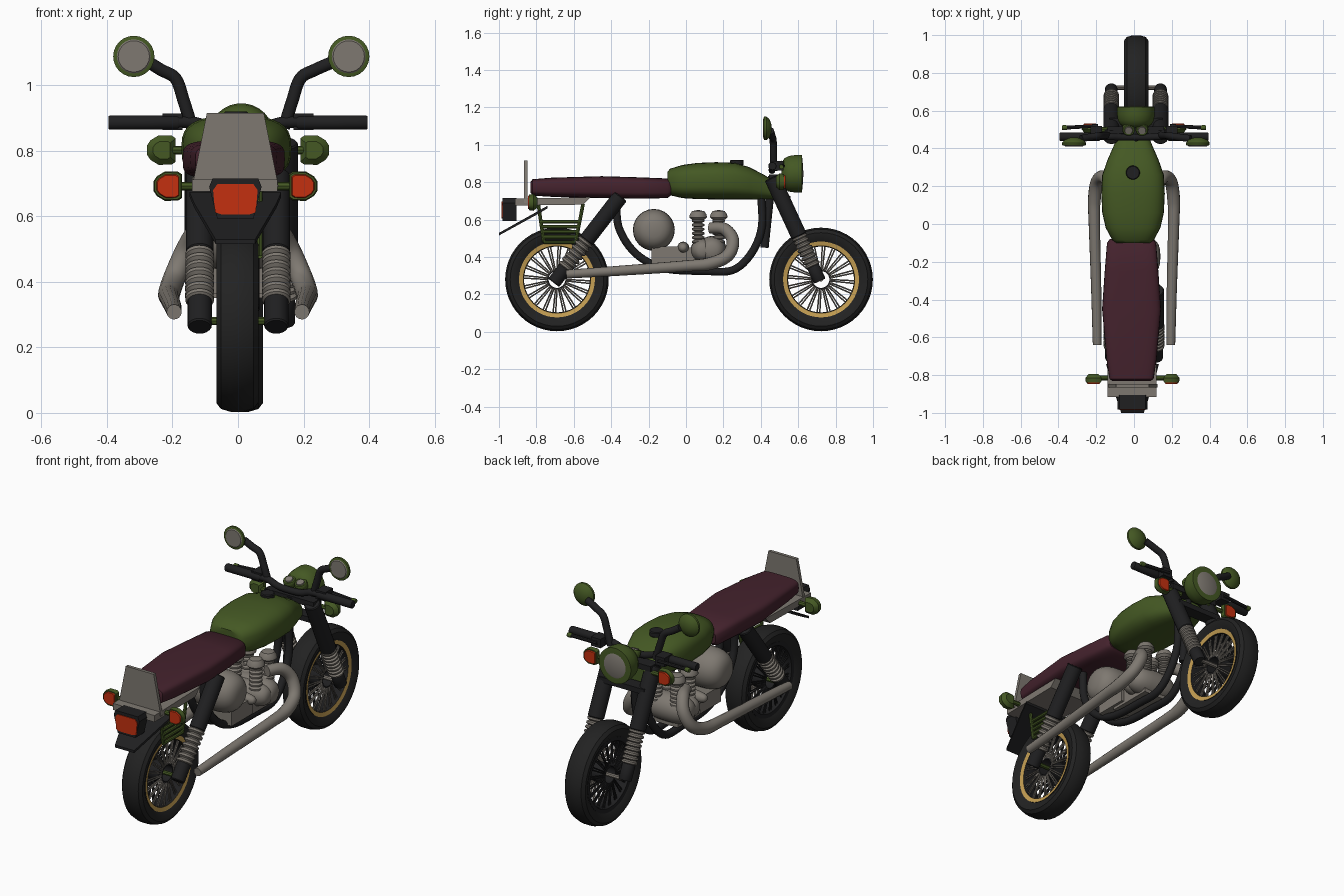
import bpy, bmesh, math
from math import sin, cos, pi
from mathutils import Vector as V

if "Cube" in bpy.data.objects:
    bpy.data.objects.remove(bpy.data.objects["Cube"])

def mat(name, *c):
    m = bpy.data.materials.new(name)
    m.diffuse_color = (*c, 1)
    m.use_nodes = True
    m.node_tree.nodes["Principled BSDF"].inputs["Base Color"].default_value = m.diffuse_color
    return m

GREEN = mat("olive_green", 0.058, 0.098, 0.017)
MAROON = mat("maroon_leather", 0.058, 0.016, 0.026)
BLACK = mat("black_metal", 0.014, 0.014, 0.015)
TYRE = mat("tyre_rubber", 0.016, 0.016, 0.016)
GREY = mat("warm_grey_metal", 0.21, 0.19, 0.165)
ORANGE = mat("orange_red_lens", 0.55, 0.03, 0.005)
GOLD = mat("gold_rim", 0.55, 0.34, 0.085)

def finish(bm, name, m, angle=35):
    bmesh.ops.remove_doubles(bm, verts=bm.verts, dist=1e-5)
    bmesh.ops.recalc_face_normals(bm, faces=bm.faces)
    me = bpy.data.meshes.new(name)
    bm.to_mesh(me)
    bm.free()
    me.materials.append(m)
    me.shade_smooth()
    me.set_sharp_from_angle(angle=math.radians(angle))
    ob = bpy.data.objects.new(name, me)
    bpy.context.collection.objects.link(ob)
    return ob

def skin(bm, rings, closed=False, caps=False):
    n = len(rings[0])
    rv = [[bm.verts.new(p) for p in r] for r in rings]
    for i in range(len(rv) - (0 if closed else 1)):
        a, b = rv[i], rv[(i + 1) % len(rv)]
        for j in range(n):
            k = (j + 1) % n
            bm.faces.new((a[j], a[k], b[k], b[j]))
    if caps:
        bm.faces.new(rv[0])
        bm.faces.new(rv[-1])

def turn_rings(profile, origin, axis, n):
    o, d = V(origin), V(axis).normalized()
    u = d.orthogonal().normalized()
    w = d.cross(u)
    return [[o + d * t + (u * cos(2 * pi * j / n) + w * sin(2 * pi * j / n)) * max(r, 1e-7)
             for j in range(n)] for r, t in profile]

# turned part: profile of (radius, distance along axis)
def lathe(name, m, origin, axis, profile, n=20, closed=False):
    bm = bmesh.new()
    skin(bm, turn_rings(profile, origin, axis, n), closed)
    return finish(bm, name, m)

def rods(name, m, segs, r, n=8):
    bm = bmesh.new()
    for a, b in segs:
        d = V(b) - V(a)
        skin(bm, turn_rings([(r, 0), (r, d.length)], a, d, n), caps=True)
    return finish(bm, name, m)

# block or plate as the hull of a few points
def hull(name, m, pts):
    bm = bmesh.new()
    bmesh.ops.convex_hull(bm, input=[bm.verts.new(p) for p in pts])
    return finish(bm, name, m)

def box(name, m, c, s):
    return hull(name, m, [(c[0] + i * s[0] / 2, c[1] + j * s[1] / 2, c[2] + k * s[2] / 2)
                          for i in (-1, 1) for j in (-1, 1) for k in (-1, 1)])

# smooth tube through points, with optional radius per point
def tube(name, m, pts, r):
    rad = r if isinstance(r, list) else [r] * len(pts)
    p = [V(q) for q in pts]
    path = []
    for i in range(len(p) - 1):
        a, b, c, d = p[max(i - 1, 0)], p[i], p[i + 1], p[min(i + 2, len(p) - 1)]
        for k in range(6):
            t = k / 6
            path.append((0.5 * (2 * b + (c - a) * t + (2 * a - 5 * b + 4 * c - d) * t * t
                         + (3 * b - a - 3 * c + d) * t ** 3), rad[i] + (rad[i + 1] - rad[i]) * t))
    path.append((p[-1], rad[-1]))
    rings, u = [], None
    for i, (q, rr) in enumerate(path):
        d = (path[min(i + 1, len(path) - 1)][0] - path[max(i - 1, 0)][0]).normalized()
        u = d.orthogonal() if u is None else u - d * u.dot(d)
        u.normalize()
        w = d.cross(u)
        rings.append([q + (u * cos(2 * pi * j / 14) + w * sin(2 * pi * j / 14)) * rr for j in range(14)])
    bm = bmesh.new()
    skin(bm, rings, caps=True)
    return finish(bm, name, m, 50)

# rounded-box loft along y: sections of (y, bottom, top, half width)
def loft(name, m, cx, secs, e, n=32):
    def pw(v):
        return math.copysign(abs(v) ** (2 / e), v)
    rings = [[(cx + hw * pw(cos(2 * pi * j / n)), y, (lo + hi) / 2 + (hi - lo) / 2 * pw(sin(2 * pi * j / n)))
              for j in range(n)] for y, lo, hi, hw in secs]
    bm = bmesh.new()
    skin(bm, rings, caps=True)
    return finish(bm, name, m, 40)

X = (1, 0, 0)

# wheels: tyre, rim (gold on its right face only), spokes, hub
for tag, cx, cy in (("rear", -0.002, -0.69), ("front", 0.012, 0.722)):
    c = (cx, cy, 0.28)
    lathe(tag + "_tyre", TYRE, c, X, [(0.2, -0.045), (0.225, -0.06), (0.25, -0.064), (0.268, -0.05), (0.277, -0.02),
          (0.277, 0.02), (0.268, 0.05), (0.25, 0.064), (0.225, 0.06), (0.2, 0.045)], 48, True)
    rim = lathe(tag + "_rim", BLACK, c, X, [(0.203, -0.048), (0.182, -0.046), (0.176, -0.02), (0.176, 0.02),
                (0.18, 0.045), (0.203, 0.05)], 48, True)
    rim.data.materials.append(GOLD)
    for f in rim.data.polygons:
        f.material_index = int(f.center.x > 0.04 + cx)
    for s, m in ((1, GREY), (-1, BLACK)):
        segs = []
        for i in range(40):
            a, b = 2 * pi * i / 40, 2 * pi * (i + (0.25 if i % 2 else -0.25)) / 40
            segs.append(((cx + s * 0.042, cy + 0.05 * cos(a), 0.28 + 0.05 * sin(a)),
                         (cx + s * 0.03, cy + 0.18 * cos(b), 0.28 + 0.18 * sin(b))))
        rods(tag + "_spokes", m, segs, 0.0042, 5)
    lathe(tag + "_hub", BLACK, c, X, [(0.045, -0.045), (0.054, -0.045), (0.054, 0.045), (0.045, 0.045)], 20, True)
    rods(tag + "_axle", GREEN if tag == "rear" else GREY, [((cx - 0.12, cy, 0.28), (cx + 0.12, cy, 0.28))], 0.012)

def bellows(t0, t1, n, r0, r1):
    out = [(0, t0)]
    for i in range(n):
        a = t0 + (t1 - t0) * i / n
        h = (t1 - t0) / n
        out += [(r0, a), (r1, a + h * 0.3), (r1, a + h * 0.7)]
    return out + [(r0, t1), (0, t1)]

def cyl(r, a, b):
    return [(0, a), (r * 0.9, a), (r, a + 0.005), (r, b - 0.005), (r * 0.9, b), (0, b)]

# shield-shaped lamp body, blunt outer end toward s
def lamp(name, m, x, y0, y1, z, s, k0, k1):
    hull(name, m, [(x + s * px * k, y, z + j * pz * k) for y, k in ((y0, k0), (y1, k1)) for j in (-1, 1)
                   for px, pz in ((-0.042, 0.036), (-0.03, 0.044), (0.01, 0.045), (0.035, 0.03), (0.045, 0.015))])

for s in (-1, 1):
    # front fork legs
    o, d = (0.01 + s * 0.13, 0.46, 0.825), (0, 0.24, -0.52)
    lathe("fork_upper", BLACK, o, d, cyl(0.043, 0, 0.345))
    lathe("fork_bellows", GREY, o, d, bellows(0.34, 0.525, 8, 0.03, 0.042))
    lathe("fork_foot", BLACK, o, d, cyl(0.034, 0.515, 0.61))
    # rear shock absorbers
    o, d = (s * 0.117, -0.35, 0.725), (0, -0.34, -0.44)
    lathe("shock_upper", BLACK, o, d, cyl(0.042, 0, 0.3))
    lathe("shock_bellows", GREY, o, d, bellows(0.295, 0.49, 7, 0.032, 0.044))
    lathe("shock_foot", BLACK, o, d, cyl(0.037, 0.48, 0.585))
    # exhaust pipes
    tube("exhaust", GREY, [(s * 0.09, 0.13, 0.555), (s * 0.125, 0.205, 0.55), (s * 0.16, 0.25, 0.49),
         (s * 0.195, 0.225, 0.41), (s * 0.21, 0.13, 0.365), (s * 0.21, 0, 0.352), (s * 0.2, -0.35, 0.327),
         (s * 0.195, -0.64, 0.308)], [0.03, 0.033, 0.034, 0.034, 0.034, 0.03, 0.027, 0.023])
    # cradle frame
    tube("frame_tube", BLACK, [(s * 0.045, -0.37, 0.72), (s * 0.045, -0.36, 0.56), (s * 0.045, -0.27, 0.42),
         (s * 0.045, -0.12, 0.34), (s * 0.045, 0.1, 0.325), (s * 0.045, 0.25, 0.33), (s * 0.04, 0.35, 0.42),
         (s * 0.035, 0.405, 0.56), (s * 0.03, 0.4, 0.74)], 0.021)
    # finned cylinders with domed heads
    for y in (0.065, 0.175):
        lathe("engine_cylinder", GREY, (s * 0.065, y, 0.42), (0, 0, 1), bellows(0.05, 0.185, 6, 0.02, 0.034))
        lathe("cylinder_head", GREY, (s * 0.065, y, 0.6), (0, 0, 1),
              [(0, 0), (0.035, 0), (0.048, 0.012), (0.045, 0.028), (0.033, 0.045), (0, 0.052)])
    # grips, levers, switch boxes
    lathe("grip", BLACK, (0.18 * s, 0.462, 0.886), (s, 0, 0), cyl(0.022, 0, 0.215))
    box("switch_box", BLACK, (s * 0.2, 0.485, 0.888), (0.06, 0.07, 0.05))
    rods("lever", BLACK, [((s * 0.19, 0.52, 0.888), (s * 0.36, 0.51, 0.882))], 0.01)
    lathe("lever_tip", GREEN, (s * 0.355, 0.51, 0.882), (s, 0, 0), cyl(0.013, 0, 0.025), 10)
    # mirrors
    mx = 0.01 + s * 0.328
    tube("mirror_stem", BLACK, [(s * 0.14, 0.47, 0.87), (s * 0.165, 0.468, 0.95), (s * 0.19, 0.466, 1.02),
         (s * 0.235, 0.46, 1.047), (s * 0.29 + 0.01, 0.452, 1.075)], 0.019)
    lathe("mirror_housing", GREEN, (mx, 0.415, 1.088), (0, 1, 0),
          [(0, 0), (0.055, 0), (0.063, 0.003), (0.063, 0.015), (0.048, 0.032), (0.02, 0.042), (0, 0.043)], 24)
    lathe("mirror_glass", GREY, (mx, 0.411, 1.088), (0, 1, 0), cyl(0.053, 0, 0.01), 24)
    # turn signals, front and rear
    for tag, x, y, z, f in (("front", s * 0.232, 0.5, 0.802, 1), ("rear", s * 0.205 - 0.008, -0.815, 0.692, -1)):
        lamp(tag + "_signal_back", GREEN, x, y - f * 0.02, y, z, s, 0.6, 1)
        lamp(tag + "_signal_body", GREEN, x, y, y + f * 0.025, z, s, 1, 0.92)
        lamp(tag + "_signal_lens", ORANGE, x, y + f * 0.025, y + f * 0.031, z, s, 0.8, 0.74)
        rods(tag + "_signal_stalk", GREEN, [((x, y, z), (s * 0.09, y, z))], 0.013)

# handlebar, clamps, steering stem
tube("handlebar", BLACK, [(-0.2, 0.462, 0.888), (-0.13, 0.462, 0.885), (-0.06, 0.46, 0.865), (0.06, 0.46, 0.865),
     (0.13, 0.462, 0.885), (0.2, 0.462, 0.888)], 0.018)
box("upper_clamp", BLACK, (0.01, 0.48, 0.825), (0.3, 0.07, 0.03))
box("lower_clamp", BLACK, (0.01, 0.525, 0.71), (0.28, 0.07, 0.03))
rods("steering_stem", BLACK, [((0.01, 0.46, 0.83), (0.01, 0.42, 0.45))], 0.022, 14)

# headlight and gauges
lathe("headlight", GREEN, (0.01, 0.51, 0.845), (0, 1, 0),
      [(0, 0), (0.06, 0.002), (0.082, 0.015), (0.096, 0.04), (0.1, 0.07), (0.1, 0.11), (0.08, 0.112), (0, 0.105)], 28)
lathe("headlight_lens", GREY, (0.01, 0.5, 0.845), (0, 1, 0), [(0, 0.112), (0.076, 0.118), (0.06, 0.124), (0, 0.128)], 28)
for x in (-0.028, 0.042):
    lathe("gauge", GREEN, (x, 0.51, 0.87), (0, -0.4, 1), cyl(0.034, 0, 0.035))
    lathe("gauge_face", GREY, (x, 0.496, 0.902), (0, -0.4, 1), cyl(0.022, -0.005, 0.006))

# fuel tank and cap
loft("fuel_tank", GREEN, -0.005, [(-0.1, 0.745, 0.855, 0.09), (-0.085, 0.73, 0.872, 0.11), (-0.02, 0.715, 0.892, 0.145),
     (0.06, 0.71, 0.903, 0.163), (0.16, 0.708, 0.907, 0.168), (0.26, 0.708, 0.904, 0.163), (0.34, 0.708, 0.88, 0.135),
     (0.42, 0.708, 0.838, 0.1), (0.47, 0.71, 0.805, 0.08)], 2.9)
lathe("tank_cap", BLACK, (-0.006, 0.272, 0.89), (0, 0, 1), cyl(0.037, 0, 0.03))

# seat
loft("seat", MAROON, -0.013, [(-0.832, 0.745, 0.8, 0.1), (-0.82, 0.728, 0.816, 0.117), (-0.72, 0.722, 0.824, 0.132),
     (-0.45, 0.715, 0.832, 0.156), (-0.25, 0.712, 0.826, 0.142), (-0.1, 0.715, 0.82, 0.13), (-0.08, 0.73, 0.805, 0.115)], 4)

# tail tray, backrest plate, mudguard, tail light
hull("tail_tray", GREY, [(x - 0.01, y, z) for x in (-0.13, 0.13) for y, z in
     ((-0.915, 0.675), (-0.915, 0.712), (-0.51, 0.72), (-0.55, 0.68))])
hull("backrest_plate", GREY, [(-0.008 + s * w, y, z) for s in (-1, 1) for w, z in ((0.132, 0.69), (0.087, 0.915))
     for y in (-0.865, -0.847)])
hull("rear_mudguard", BLACK, [(-0.008 + s * w, y, z + k) for s in (-1, 1) for k in (0, 0.014)
     for w, y, z in ((0.14, -0.74, 0.66), (0.125, -0.8, 0.625), (0.06, -1.0, 0.515))])
hull("tail_light_housing", BLACK, [(-0.008 + s * w, y, z) for s in (-1, 1) for y in (-0.982, -0.905)
     for w, z in ((0.055, 0.592), (0.08, 0.69), (0.07, 0.715))])
hull("tail_light_lens", ORANGE, [(-0.008 + s * w, y, z) for s in (-1, 1) for y in (-0.986, -0.98)
     for w, z in ((0.04, 0.605), (0.062, 0.612), (0.068, 0.68), (0.055, 0.698))])

# engine: drum, crankcase, gearbox, small pump (rounded superellipse turnings)
def round_drum(name, y, z, r, hw):
    prof = [(r * max(cos(a), 0) ** 0.7, hw * math.copysign(abs(sin(a)) ** 0.7, a))
            for a in (pi * (i / 14 - 0.5) for i in range(15))]
    return lathe(name, GREY, (0, y, z), X, prof, 24)
round_drum("clutch_drum", -0.172, 0.545, 0.112, 0.14)
round_drum("crankcase_front", 0.14, 0.435, 0.078, 0.14)
round_drum("crankcase_rear", 0.09, 0.435, 0.066, 0.135)
round_drum("oil_pump", -0.015, 0.45, 0.032, 0.12)
box("gearbox", GREY, (0, -0.09, 0.41), (0.18, 0.19, 0.09))
box("engine_base", GREY, (0, 0.05, 0.4), (0.15, 0.26, 0.1))

# green side rack on the right
segs = [((0.066, -0.79, 0.685), (0.066, -0.76, 0.48)), ((0.066, -0.55, 0.685), (0.066, -0.59, 0.48))]
for i in range(5):
    z = 0.48 + i * 0.027
    segs.append(((0.066, -0.762 - i * 0.004, z), (0.066, -0.588 + i * 0.005, z)))
rods("side_rack", GREEN, segs, 0.0095)
